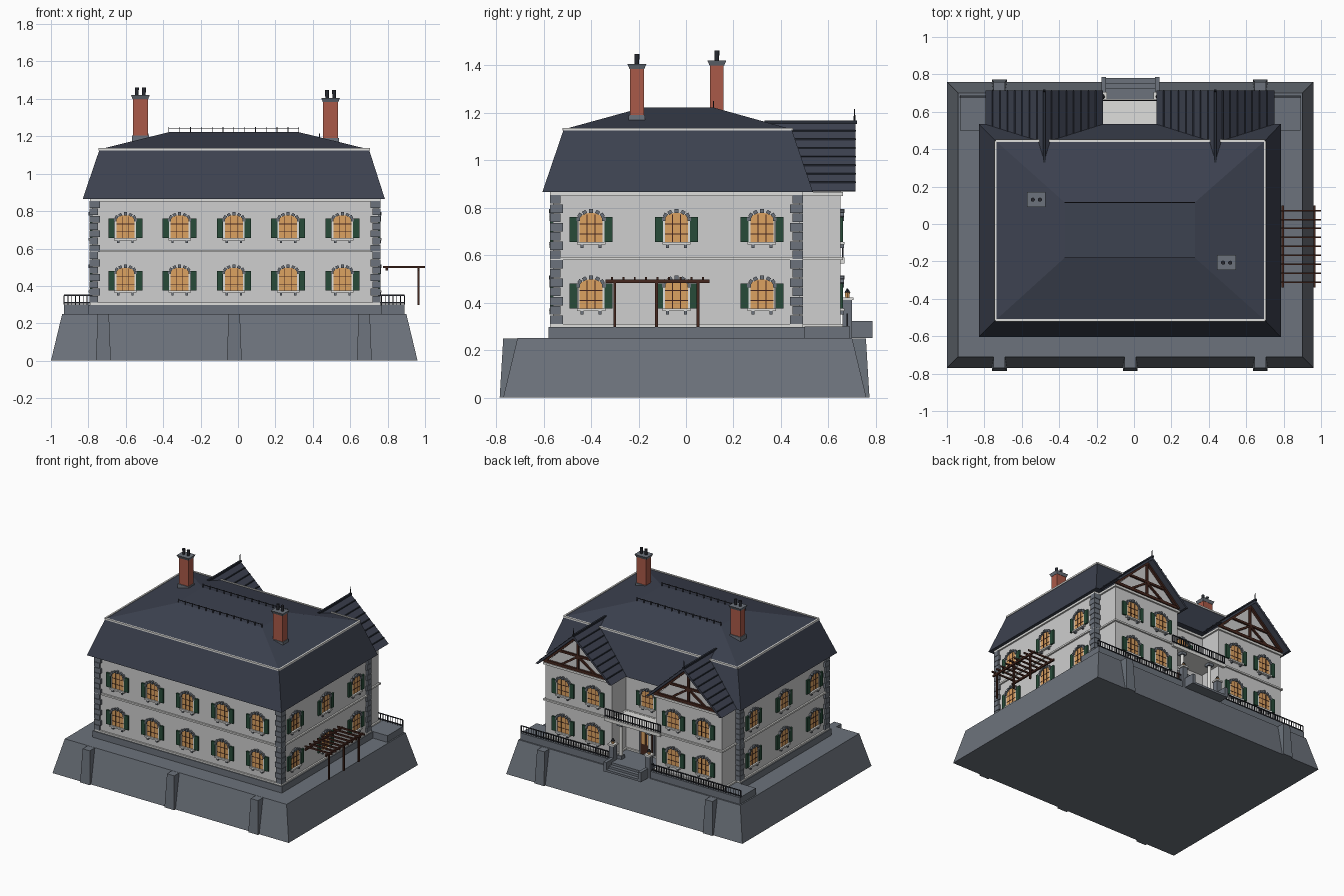
import bpy, bmesh
from math import pi, sin, cos
from mathutils import Matrix, Vector

cube = bpy.data.objects.get("Cube")
if cube:
    bpy.data.objects.remove(cube)

COLOURS = {
    "plaster": (0.62, 0.62, 0.62), "white_trim": (0.74, 0.74, 0.72),
    "stone": (0.15, 0.17, 0.20), "slate": (0.046, 0.054, 0.08),
    "dark_slate": (0.02, 0.025, 0.037), "brick": (0.40, 0.10, 0.065),
    "shutter_green": (0.02, 0.07, 0.04), "lit_glass": (0.72, 0.36, 0.12),
    "dark_wood": (0.06, 0.02, 0.013), "iron": (0.02, 0.022, 0.03)}
mats = {}
for name, rgb in COLOURS.items():
    m = bpy.data.materials.new(name)
    m.use_nodes = True
    m.diffuse_color = (*rgb, 1)
    m.node_tree.nodes["Principled BSDF"].inputs["Base Color"].default_value = (*rgb, 1)
    mats[name] = m

parts = {}
I = Matrix()


def mesh_of(name, mat):
    return parts.setdefault((name, mat), bmesh.new())


def loft(name, mat, low, high, M=I):
    """Join two equal rings of points into a closed solid."""
    bm = mesh_of(name, mat)
    a = [bm.verts.new(M @ Vector(p)) for p in low]
    b = [bm.verts.new(M @ Vector(p)) for p in high]
    n = len(a)
    bm.faces.new(a[::-1])
    bm.faces.new(b)
    for i in range(n):
        j = (i + 1) % n
        bm.faces.new((a[i], a[j], b[j], b[i]))


def ring(r, z):
    x0, x1, y0, y1 = r
    return [(x0, y0, z), (x1, y0, z), (x1, y1, z), (x0, y1, z)]


def taper(name, mat, r0, z0, r1, z1, M=I):
    loft(name, mat, ring(r0, z0), ring(r1, z1), M)


def box(name, mat, x0, x1, y0, y1, z0, z1, M=I):
    taper(name, mat, (x0, x1, y0, y1), z0, (x0, x1, y0, y1), z1, M)


def prism(name, mat, pts, y0, y1, M=I):
    loft(name, mat, [(x, y0, z) for x, z in pts], [(x, y1, z) for x, z in pts], M)


def bar(name, mat, p, q, w):
    p, q = Vector(p), Vector(q)
    M = Matrix.Translation(p) @ (q - p).to_track_quat("Z", "Y").to_matrix().to_4x4()
    box(name, mat, -w, w, -w, w, 0, (q - p).length, M)


def tube(name, mat, x, y, z0, z1, r, r2=None, n=12):
    circle = [(cos(2 * pi * i / n), sin(2 * pi * i / n)) for i in range(n)]
    r2 = r2 or r
    loft(name, mat, [(x + r * c, y + r * s, z0) for c, s in circle],
         [(x + r2 * c, y + r2 * s, z1) for c, s in circle])


# Battered terrace with buttresses, rear terrace and plinth
CX = -0.02
taper("terrace_base", "stone", (-1, 0.96, -0.77, 0.76), 0, (-0.94, 0.9, -0.71, 0.7), 0.25)
for x, sides in ((-0.72, (-1, 1)), (CX, (-1,)), (0.675, (-1, 1))):
    for s in sides:
        off = 0 if s < 0 else -0.012
        ys = [sorted((s * (v + off), s * 0.69)) for v in (0.785, 0.77)]
        taper("buttress", "stone", (x - 0.04, x + 0.04, *ys[0]), 0, (x - 0.03, x + 0.03, *ys[1]), 0.249)
box("rear_terrace", "stone", -0.93, 0.89, 0.5, 0.69, 0.24, 0.3)
box("plinth", "stone", -0.8, 0.77, -0.58, 0.505, 0.24, 0.298)

# Walls, bands and corner stones
WALL = (-0.78, 0.75, -0.56, 0.48)
WINGS = (-0.48, 0.435)
box("main_walls", "plaster", *WALL, 0.29, 0.868)


def band(z0, z1, d):
    x0, x1, y0, y1 = WALL
    box("wall_band", "white_trim", x0 - d, x1 + d, y0 - d, y1 + d, z0, z1)
    for c in WINGS:
        box("wall_band", "white_trim", c - 0.275 - d, c + 0.275 + d, 0.4, 0.65 + d, z0, z1)


band(0.298, 0.31, 0.012)
band(0.58, 0.592, 0.012)
band(0.85, 0.866, 0.012)
for x, sx in ((WALL[0], 1), (WALL[1], -1)):
    for y, sy in ((WALL[2], 1), (WALL[3], -1)):
        for k in range(14):
            z = 0.31 + k * 0.039
            w = 0.042 if k % 2 else 0.032
            xs = sorted((x - sx * 0.013, x + sx * w))
            ys = sorted((y - sy * 0.013, y + sy * (0.074 - w)))
            box("corner_stones", "stone", *xs, *ys, z, z + 0.036)

# Main roof: steep lower slope, shallow upper slope, trim and cresting
EAVE, BREAK, TOP = (-0.83, 0.785, -0.605, 0.535), (-0.74, 0.7, -0.515, 0.445), (-0.37, 0.325, -0.18, 0.115)
taper("lower_roof", "slate", EAVE, 0.866, BREAK, 1.13)
taper("upper_roof", "slate", BREAK, 1.13, TOP, 1.222)
corners = ring(BREAK, 1.13)
for i in range(4):
    bar("roof_break_trim", "white_trim", corners[i], corners[(i + 1) % 4], 0.006)
for y in TOP[2:]:
    bar("roof_cresting", "iron", (TOP[0], y, 1.243), (TOP[1], y, 1.243), 0.002)
    for k in range(13):
        x = TOP[0] + (TOP[1] - TOP[0]) * k / 12
        bar("roof_cresting", "iron", (x, y, 1.215), (x, y, 1.25), 0.002)

# Rear gabled wings
for c in WINGS:
    box("wing_walls", "plaster", c - 0.275, c + 0.275, 0.4, 0.65, 0.29, 0.87)
    prism("gable_wall", "plaster", [(c - 0.275, 0.86), (c + 0.275, 0.86), (c, 1.13)], 0.45, 0.65)
    prism("wing_roof", "slate", [(c - 0.315, 0.87), (c, 1.16), (c + 0.315, 0.87),
                                 (c + 0.295, 0.868), (c, 1.137), (c - 0.295, 0.868)], 0.33, 0.715)
    bar("wing_ridge", "dark_slate", (c, 0.33, 1.16), (c, 0.72, 1.16), 0.007)
    tube("finial", "iron", c, 0.71, 1.15, 1.215, 0.006, 0.002, 6)
    for s in (-1, 1):
        for k in range(1, 8):
            x, z = c + s * 0.315 * (1 - k / 8), 0.87 + 0.29 * k / 8
            bar("slate_courses", "dark_slate", (x, 0.44, z), (x, 0.716, z), 0.003)
        bar("gable_timber", "dark_wood", (c + s * 0.28, 0.66, 0.875), (c, 0.66, 1.133), 0.009)
        bar("gable_timber", "dark_wood", (c + s * 0.14, 0.655, 0.885), (c, 0.655, 0.98), 0.007)
    bar("gable_timber", "dark_wood", (c - 0.275, 0.655, 0.88), (c + 0.275, 0.655, 0.88), 0.01)
    bar("gable_timber", "dark_wood", (c - 0.15, 0.655, 0.985), (c + 0.15, 0.655, 0.985), 0.008)
    bar("gable_timber", "dark_wood", (c, 0.656, 0.88), (c, 0.656, 1.13), 0.008)


# Shuttered arched windows (local y points out of the wall)
def window(x, y, z, turn):
    M = Matrix.Translation((x, y, z)) @ Matrix.Rotation(turn, 4, "Z")
    arch = [(0.05 * cos(pi * i / 8), 0.038 + 0.03 * sin(pi * i / 8)) for i in range(9)]
    prism("window_glass", "lit_glass", [(-0.05, -0.055), (0.05, -0.055)] + arch, -0.01, 0.005, M)
    for s in (-1, 1):
        box("window_frame", "white_trim", s * 0.052 - 0.004, s * 0.052 + 0.004, 0, 0.008, -0.055, 0.045, M)
        box("window_frame", "dark_wood", s * 0.017 - 0.0015, s * 0.017 + 0.0015, 0, 0.007, -0.055, 0.062, M)
        box("window_frame", "dark_wood", -0.05, 0.05, 0, 0.007, s * 0.021 - 0.0015, s * 0.021 + 0.0015, M)
        box("shutter", "shutter_green", s * 0.074 - 0.017, s * 0.074 + 0.017, 0, 0.012, -0.055, 0.05, M)
        box("sill_corbel", "stone", s * 0.038 - 0.006, s * 0.038 + 0.006, 0, 0.015, -0.08, -0.064, M)
    box("window_sill", "white_trim", -0.06, 0.06, 0, 0.018, -0.066, -0.055, M)
    for k in range(7):
        a = pi * k / 6
        N = M @ Matrix.Translation((0.055 * cos(a), 0, 0.042 + 0.033 * sin(a))) @ Matrix.Rotation(pi / 2 - a, 4, "Y")
        d = 0.01 if k == 3 else 0.007
        box("arch_stones", "stone", -0.0085, 0.0085, 0, 0.008 + d, -0.008, d, N)


for z in (0.43, 0.71):
    for k in range(5):
        window(-0.602 + 0.29 * k, WALL[2], z, pi)
    for y in (-0.4, -0.04, 0.32):
        window(WALL[1], y, z, -pi / 2)
        window(WALL[0], y, z, pi / 2)
    for c in WINGS:
        for s in (-1, 1):
            window(c + s * 0.125, 0.65, z, 0)
window(CX, WALL[3], 0.71, 0)

# Rear door, porch columns and balcony
box("door_surround", "stone", CX - 0.065, CX + 0.065, 0.47, 0.492, 0.3, 0.52)
box("door", "dark_wood", CX - 0.05, CX + 0.05, 0.48, 0.497, 0.3, 0.5)
for s in (-1, 1):
    box("door_panes", "lit_glass", CX + s * 0.024 - 0.016, CX + s * 0.024 + 0.016, 0.49, 0.5, 0.38, 0.48)
    x = CX + s * 0.12
    tube("porch_column", "white_trim", x, 0.63, 0.3, 0.57, 0.014, 0.012)
    box("column_ends", "stone", x - 0.02, x + 0.02, 0.61, 0.65, 0.3, 0.325)
    box("column_ends", "stone", x - 0.02, x + 0.02, 0.61, 0.65, 0.545, 0.566)
box("balcony_floor", "white_trim", CX - 0.18, CX + 0.18, 0.47, 0.66, 0.565, 0.59)
box("balcony_floor", "white_trim", CX - 0.23, CX + 0.23, 0.65, 0.668, 0.565, 0.59)


# Iron railings
def railing(name, x0, x1, y, z, h, n):
    for t in (0.2, 1):
        bar(name, "iron", (x0, y, z + h * t), (x1, y, z + h * t), 0.003)
    for k in range(n + 1):
        x = x0 + (x1 - x0) * k / n
        bar(name, "iron", (x, y, z), (x, y, z + h), 0.003 if k % 6 == 0 else 0.002)


railing("balcony_railing", CX - 0.23, CX + 0.23, 0.661, 0.59, 0.062, 24)
railing("terrace_railing", -0.93, -0.19, 0.68, 0.3, 0.05, 36)
railing("terrace_railing", 0.15, 0.89, 0.68, 0.3, 0.05, 36)

# Gate piers with lanterns, and entrance steps
for s in (-1, 1):
    x = CX + s * 0.15
    box("gate_pier", "stone", x - 0.02, x + 0.02, 0.66, 0.7, 0.25, 0.41)
    box("pier_cap", "white_trim", x - 0.026, x + 0.026, 0.654, 0.706, 0.41, 0.422)
    tube("lantern_glass", "lit_glass", x, 0.68, 0.42, 0.442, 0.01, 0.012, 6)
    tube("lantern_roof", "iron", x, 0.68, 0.442, 0.46, 0.015, 0.002, 6)
    x = CX + s * 0.143
    box("step_cheek", "stone", x - 0.012, x + 0.012, 0.69, 0.785, 0.25, 0.322)
for k in range(3):
    box("entrance_steps", "stone", CX - 0.135, CX + 0.135, 0.68, 0.725 + 0.028 * k, 0.25, 0.3 - 0.017 * k)

# Chimneys
for x, y, z in ((-0.522, 0.13, 1.405), (0.495, -0.207, 1.39)):
    box("chimney", "brick", x - 0.04, x + 0.04, y - 0.029, y + 0.029, 1.12, z)
    box("chimney_base", "stone", x - 0.046, x + 0.046, y - 0.035, y + 0.035, 1.12, z - 0.2)
    taper("chimney_cap", "stone", (x - 0.042, x + 0.042, y - 0.031, y + 0.031), z - 0.006,
          (x - 0.05, x + 0.05, y - 0.04, y + 0.04), z + 0.015)
    for s in (-1, 1):
        tube("chimney_pot", "iron", x + s * 0.019, y, z + 0.01, z + 0.057, 0.009, 0.011)

# Timber pergola
for x in (0.795, 0.965):
    box("pergola_beam", "dark_wood", x - 0.006, x + 0.006, -0.34, 0.1, 0.483, 0.497)
for y in (-0.3, -0.125, 0.05):
    box("pergola_post", "dark_wood", 0.959, 0.971, y - 0.006, y + 0.006, 0.298, 0.485)
for k in range(9):
    y = -0.312 + 0.048 * k
    box("pergola_rafter", "dark_wood", 0.775, 1.0, y - 0.004, y + 0.004, 0.495, 0.507)

# Turn every collected part into an object
for (name, mat), bm in parts.items():
    bmesh.ops.recalc_face_normals(bm, faces=bm.faces)
    me = bpy.data.meshes.new(name)
    bm.to_mesh(me)
    bm.free()
    me.materials.append(mats[mat])
    bpy.context.collection.objects.link(bpy.data.objects.new(name, me))
